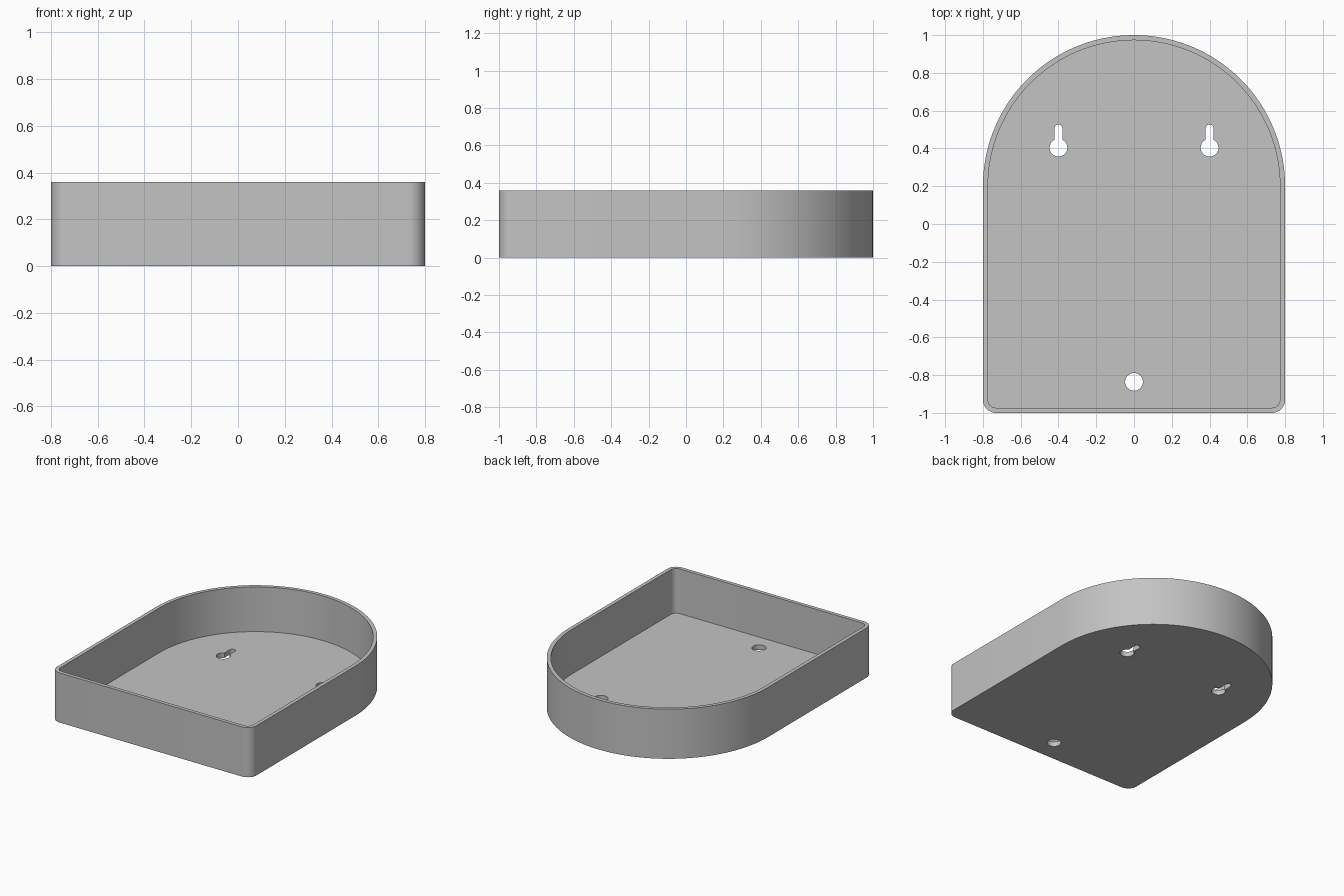
import bpy, bmesh
from math import cos, sin, pi, radians

cube = bpy.data.objects.get("Cube")
if cube:
    bpy.data.objects.remove(cube)

HALF_WIDTH, ARC_Y, FRONT_Y = 0.8, 0.2, -1.0
HEIGHT, FLOOR, WALL, CORNER = 0.36, 0.036, 0.027, 0.07
HOLE = 0.047


def arc(cx, cy, r, start, end, steps):
    """Points along an arc, angles in degrees."""
    angles = [radians(start + (end - start) * i / steps) for i in range(steps + 1)]
    return [(cx + r * cos(a), cy + r * sin(a)) for a in angles]


def arch_outline(inset):
    """Round back, straight sides, small rounded front corners."""
    r = CORNER - inset
    x, y = HALF_WIDTH - CORNER, FRONT_Y + CORNER
    return (arc(0, ARC_Y, HALF_WIDTH - inset, 0, 180, 72)
            + arc(-x, y, r, 180, 270, 10)
            + arc(x, y, r, 270, 360, 10))


def keyhole_outline(cx):
    """Round hole with a narrow round-ended slot towards the back."""
    return (arc(cx, 0.404, HOLE, 116, 424, 32)
            + arc(cx, 0.506, 0.021, 0, 180, 10))


bm = bmesh.new()


def ring(points, z):
    verts = [bm.verts.new((x, y, z)) for x, y in points]
    return verts


def strip(a, b):
    """Quads between two matching closed rings."""
    n = len(a)
    for i in range(n):
        j = (i + 1) % n
        bm.faces.new((a[i], a[j], b[j], b[i]))


def fill(rings):
    """Flat face bounded by the first ring, with the others as holes."""
    edges = [bm.edges.get((r[i - 1], r[i])) for r in rings for i in range(len(r))]
    bmesh.ops.triangle_fill(bm, use_beauty=True, use_dissolve=False, edges=edges)


# Outer wall, rim and inner wall
outer_low = ring(arch_outline(0), 0)
outer_top = ring(arch_outline(0), HEIGHT)
inner_top = ring(arch_outline(WALL), HEIGHT)
inner_low = ring(arch_outline(WALL), FLOOR)
strip(outer_low, outer_top)
strip(outer_top, inner_top)
strip(inner_top, inner_low)

# Mounting holes through the floor
holes = [keyhole_outline(-0.4), keyhole_outline(0.4),
         arc(0, -0.836, HOLE, 0, 360, 36)[:-1]]
low_rings = [ring(h, 0) for h in holes]
high_rings = [ring(h, FLOOR) for h in holes]
for low, high in zip(low_rings, high_rings):
    strip(low, high)

# Underside and floor
fill([outer_low] + low_rings)
fill([inner_low] + high_rings)
bmesh.ops.recalc_face_normals(bm, faces=bm.faces)

mesh = bpy.data.meshes.new("arched_tray")
bm.to_mesh(mesh)
bm.free()
tray = bpy.data.objects.new("arched_tray", mesh)
bpy.context.collection.objects.link(tray)

# Plain grey
grey = bpy.data.materials.new("plain_grey")
grey.use_nodes = True
colour = (0.55, 0.55, 0.55, 1)
grey.diffuse_color = colour
grey.node_tree.nodes["Principled BSDF"].inputs["Base Color"].default_value = colour
mesh.materials.append(grey)

bpy.context.view_layer.objects.active = tray
tray.select_set(True)
bpy.ops.object.shade_smooth_by_angle(angle=radians(30))
